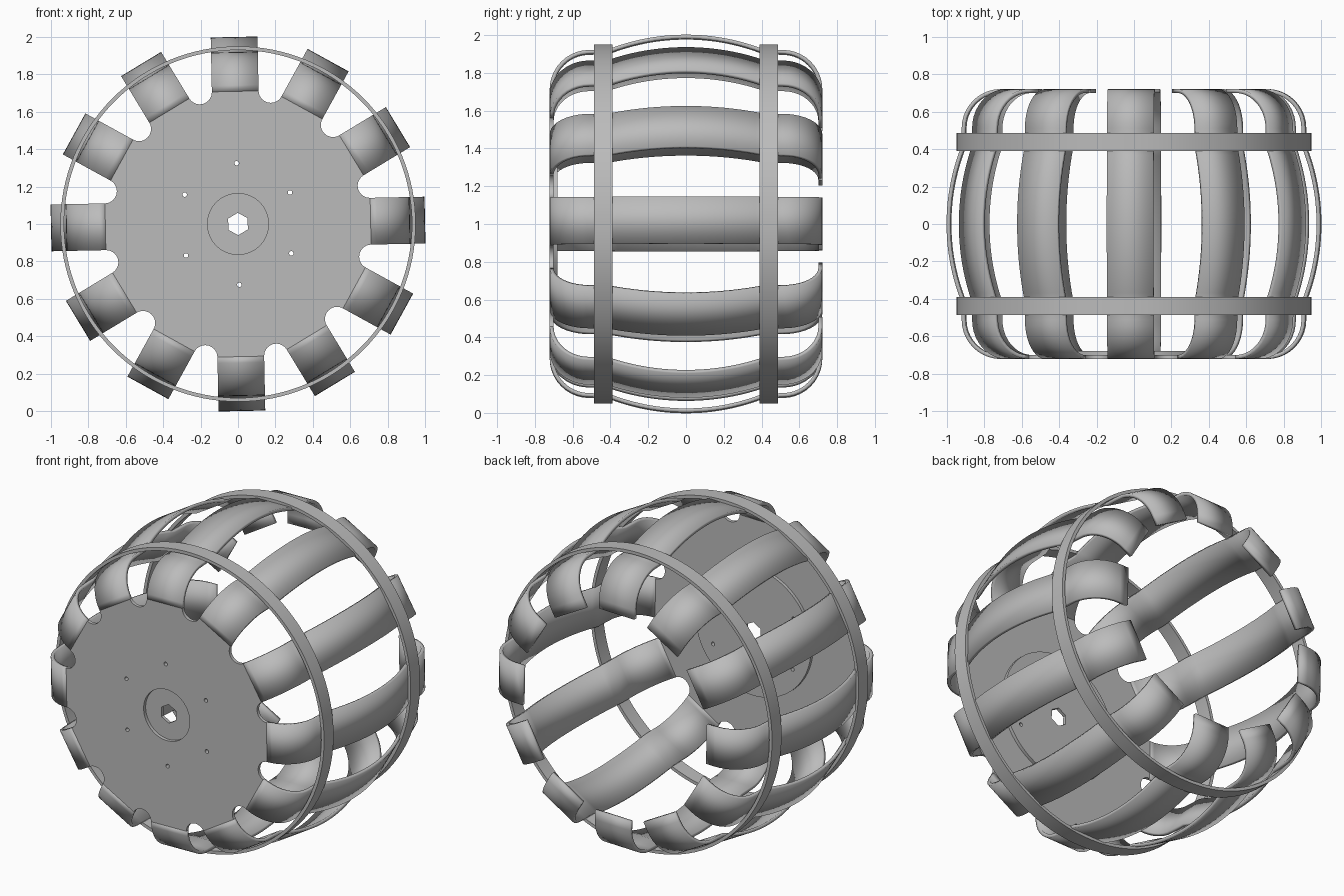
import bpy, bmesh
from math import sin, cos, pi, radians, sqrt
from mathutils import Matrix

cube = bpy.data.objects.get("Cube")
if cube:
    bpy.data.objects.remove(cube, do_unlink=True)

BANDS = 12
TWIST = radians(1.2)      # whole wheel is turned slightly
HALF_W = 0.125            # half the band width
THICK = 0.021
FRONT = -0.722
CENTRE = Matrix.Translation((0, 0, 1))

grey = bpy.data.materials.new("light_grey")
grey.use_nodes = True
grey.diffuse_color = (0.5, 0.5, 0.5, 1)
grey.node_tree.nodes["Principled BSDF"].inputs["Base Color"].default_value = (0.5, 0.5, 0.5, 1)


def add_object(name, mesh):
    ob = bpy.data.objects.new(name, mesh)
    bpy.context.collection.objects.link(ob)
    return ob


def finish(ob):
    bpy.ops.object.select_all(action='DESELECT')
    ob.select_set(True)
    bpy.context.view_layer.objects.active = ob
    bpy.ops.object.shade_smooth_by_angle(angle=radians(30))


def circle(r, n=96, cx=0, cy=0, start=0):
    return [(cx + r * cos(start + 2 * pi * i / n), cy + r * sin(start + 2 * pi * i / n))
            for i in range(n)]


def slab(name, loops, y0, y1):
    """Flat part cut from outlines (outer one and holes), lying between y0 and y1."""
    curve = bpy.data.curves.new(name, 'CURVE')
    curve.dimensions = '2D'
    curve.fill_mode = 'BOTH'
    curve.extrude = (y1 - y0) / 2
    for loop in loops:
        s = curve.splines.new('POLY')
        s.points.add(len(loop) - 1)
        for p, (x, y) in zip(s.points, loop):
            p.co = (x, y, 0, 1)
        s.use_cyclic_u = True
    tmp = add_object(name + "_outline", curve)
    deps = bpy.context.evaluated_depsgraph_get()
    mesh = bpy.data.meshes.new_from_object(tmp.evaluated_get(deps))
    bpy.data.objects.remove(tmp, do_unlink=True)
    bm = bmesh.new()
    bm.from_mesh(mesh)
    bmesh.ops.remove_doubles(bm, verts=bm.verts, dist=1e-5)
    bmesh.ops.recalc_face_normals(bm, faces=bm.faces)
    bm.to_mesh(mesh)
    bm.free()
    mesh.transform(CENTRE @ Matrix.Translation((0, (y0 + y1) / 2, 0)) @ Matrix.Rotation(pi / 2, 4, 'X'))
    mesh.materials.clear()
    mesh.materials.append(grey)
    ob = add_object(name, mesh)
    finish(ob)
    return ob


# Front plate outline: rounded slots tangent to neighbouring bands
step = 2 * pi / BANDS
slot_r = 0.065
slot_d = (HALF_W + slot_r) / sin(step / 2)
root_r = slot_d * cos(step / 2)
outline = []
for k in range(BANDS):
    phi = TWIST + (k + 0.5) * step
    sweep = pi / 2 + step / 2
    for i in range(15):
        a = phi - sweep - (2 * pi - 2 * sweep) * i / 14
        outline.append((slot_d * cos(phi) + slot_r * cos(a), slot_d * sin(phi) + slot_r * sin(a)))

bolt_holes = []
for k in range(6):
    a = TWIST + radians(30 + 60 * k)
    bolt_holes.append(circle(0.012, 16, 0.325 * cos(a), 0.325 * sin(a)))

# Plate with round pocket, backed by a boss with a hexagonal bore
slab("front_plate", [outline, circle(0.163)] + bolt_holes, FRONT, FRONT + THICK)
slab("inner_boss", [circle(0.41), circle(0.06, 6, start=TWIST + pi / 2)] + bolt_holes,
     FRONT + THICK, FRONT + 2 * THICK)

# Hoops around the bands
for name, y in (("front_hoop", -0.438), ("back_hoop", 0.438)):
    slab(name, [circle(0.95, 128), circle(0.93, 128)], y - 0.048, y + 0.048)

# Band profile as (y, radius): rounded shoulder, bulging middle, rounded end
bend = 0.21
shoulder_y = -FRONT - bend
top = root_r + bend
bulge_y, bulge_h = 0.41, 1 - top - 0.004
bulge_r = (bulge_y ** 2 + bulge_h ** 2) / (2 * bulge_h)
front_bend = [(-shoulder_y - bend * cos(a), root_r + bend * sin(a))
              for a in (pi / 2 * i / 10 for i in range(11))]
middle = []
for i in range(21):
    y = bulge_y * (i / 10 - 1)
    middle.append((y, 1 - bulge_r + sqrt(bulge_r ** 2 - y * y)))
back_bend = [(-y, r) for y, r in reversed(front_bend)]
profile = front_bend + middle + back_bend + [(-FRONT, 0.65)]

bm = bmesh.new()
rows = [[bm.verts.new((x, y, r)) for x in (-HALF_W, HALF_W)] for y, r in profile]
for (a, b), (d, c) in zip(rows, rows[1:]):
    bm.faces.new((a, b, c, d))
band_mesh = bpy.data.meshes.new("band")
bm.to_mesh(band_mesh)
bm.free()
band_mesh.materials.append(grey)

for k in range(BANDS):
    band = add_object(f"band_{k + 1}", band_mesh)
    band.matrix_world = CENTRE @ Matrix.Rotation(-TWIST - k * step, 4, 'Y')
    mod = band.modifiers.new("thickness", 'SOLIDIFY')
    mod.thickness = THICK
    mod.offset = -1
    mod.use_even_offset = True
    if k == 0:
        finish(band)
